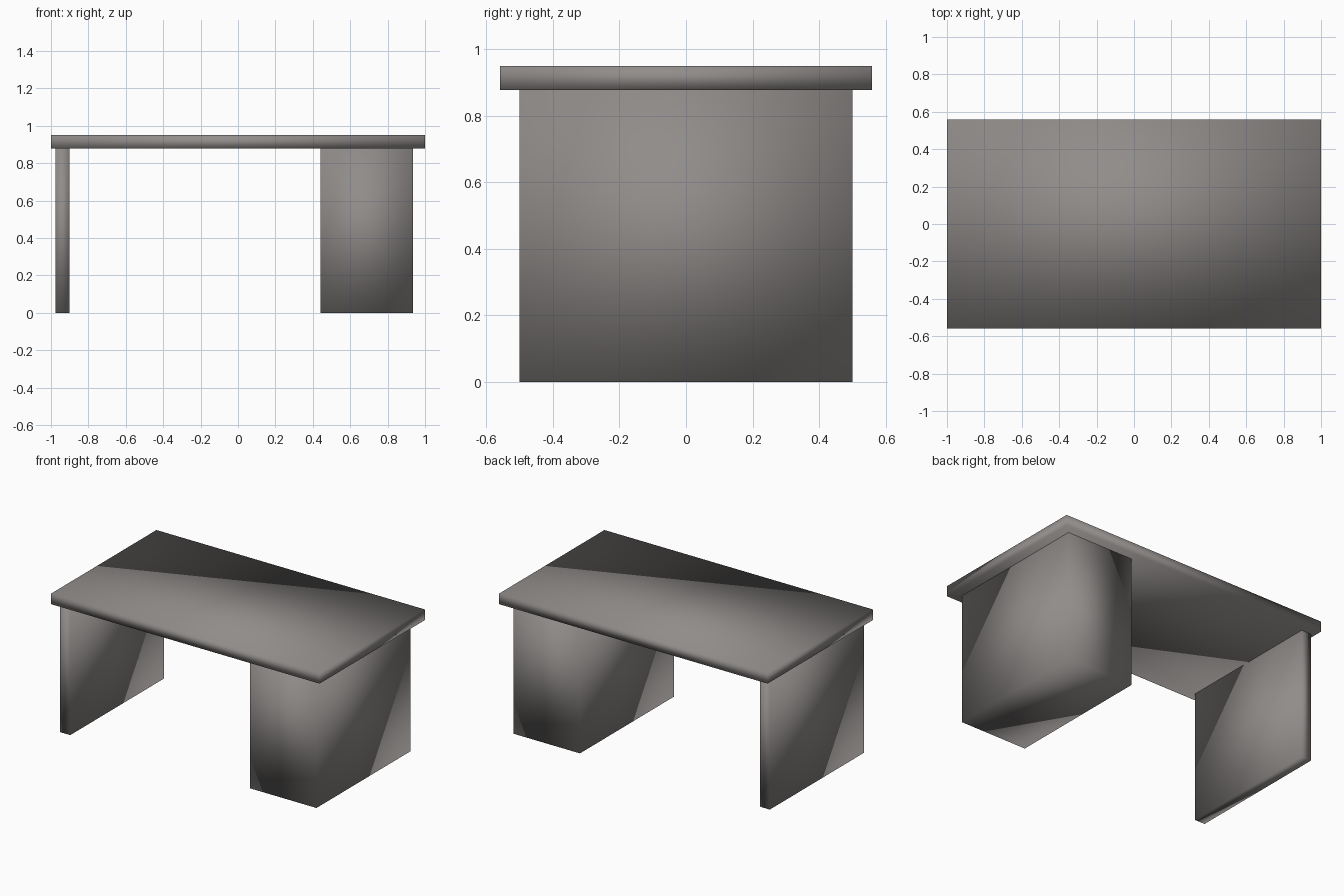
import bpy

# Remove the default cube
default = bpy.data.objects.get("Cube")
if default:
    bpy.data.objects.remove(default, do_unlink=True)

# One warm grey material for the whole desk
COLOUR = (0.28, 0.263, 0.255, 1.0)
grey = bpy.data.materials.new("warm grey")
grey.use_nodes = True
grey.diffuse_color = COLOUR
bsdf = next(n for n in grey.node_tree.nodes if n.type == 'BSDF_PRINCIPLED')
bsdf.inputs["Base Color"].default_value = COLOUR


def box(name, low, high):
    """Soft-shaded box between two opposite corners."""
    bpy.ops.mesh.primitive_cube_add(size=1)
    obj = bpy.context.object
    obj.name = obj.data.name = name
    for v in obj.data.vertices:
        v.co = [h if c > 0 else l for c, l, h in zip(v.co, low, high)]
    obj.data.materials.append(grey)
    bpy.ops.object.shade_smooth()
    return obj


TOP_UNDERSIDE = 0.878
HALF_DEPTH = 0.5

# Table top overhanging its supports
box("desk_top", (-1, -0.56, TOP_UNDERSIDE), (1, 0.56, 0.95))

# Thin side panel on the right, wide pedestal on the left
for name, x0, x1 in (("side_panel", -0.975, -0.9),
                     ("drawer_pedestal", 0.44, 0.935)):
    box(name, (x0, -HALF_DEPTH, 0), (x1, HALF_DEPTH, TOP_UNDERSIDE))
